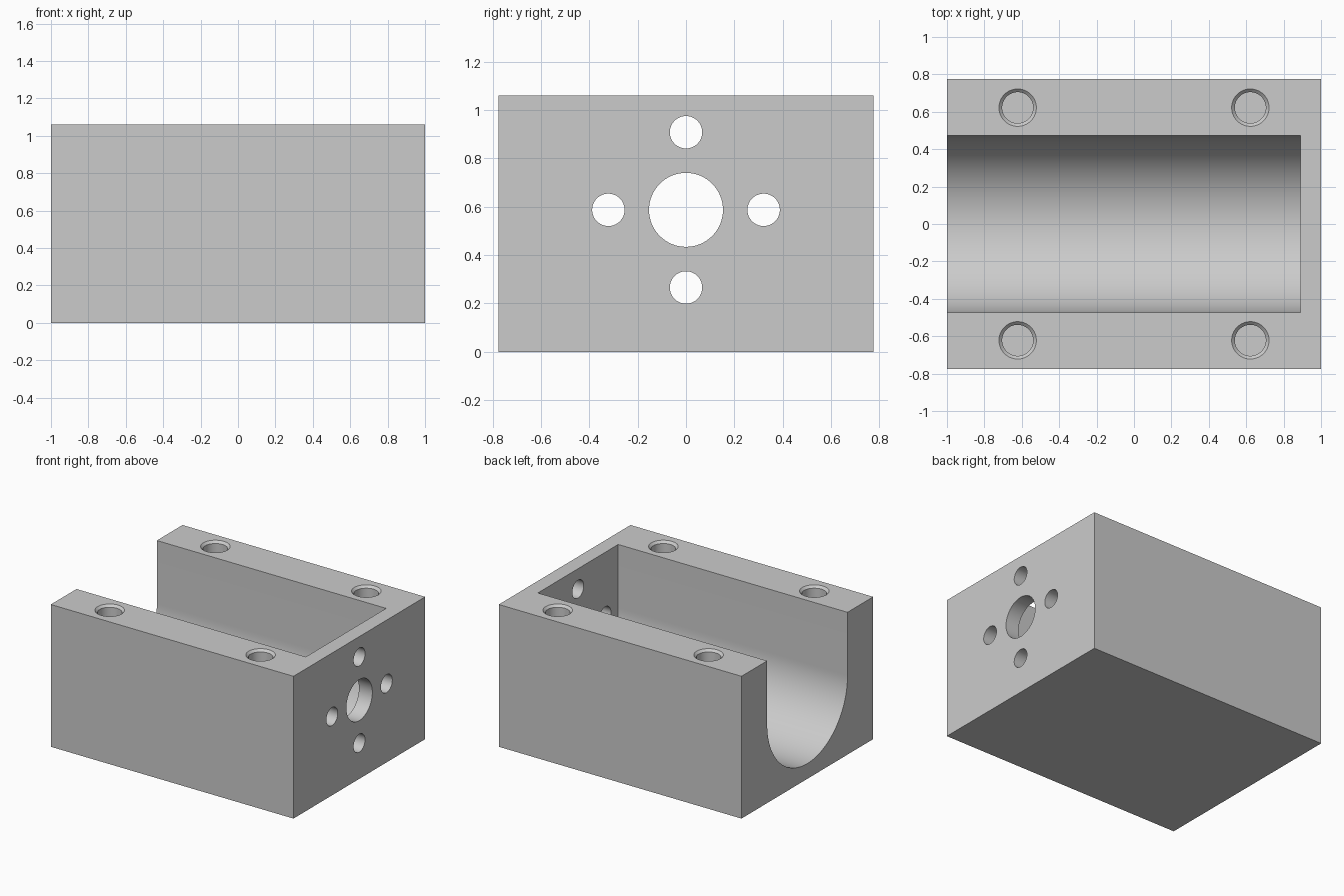
import bpy, bmesh, math
from mathutils import Vector

if "Cube" in bpy.data.objects:
    bpy.data.objects.remove(bpy.data.objects["Cube"], do_unlink=True)

HX, HY, TOP = 1.0, 0.775, 1.06      # half length, half width, height
AXIS_Z = 0.587                      # height of the bore axis
BORE_R = 0.473                      # channel radius
WALL_X = 0.89                       # inner face of the end wall

grey = bpy.data.materials.new("Plain grey")
grey.use_nodes = True
grey.diffuse_color = (0.6, 0.6, 0.6, 1)
grey.node_tree.nodes["Principled BSDF"].inputs["Base Color"].default_value = (0.6, 0.6, 0.6, 1)


def loft(name, rings):
    """Closed solid skinned through rings of equal point count."""
    bm = bmesh.new()
    loops = [[bm.verts.new(p) for p in ring] for ring in rings]
    n = len(loops[0])
    for a, b in zip(loops, loops[1:]):
        for i in range(n):
            j = (i + 1) % n
            bm.faces.new((a[i], a[j], b[j], b[i]))
    bm.faces.new(loops[0])
    bm.faces.new(loops[-1])
    bmesh.ops.recalc_face_normals(bm, faces=bm.faces)
    mesh = bpy.data.meshes.new(name)
    bm.to_mesh(mesh)
    bm.free()
    mesh.materials.append(grey)
    ob = bpy.data.objects.new(name, mesh)
    bpy.context.collection.objects.link(ob)
    return ob


def circle(r, n=64):
    return [(r * math.cos(2 * math.pi * i / n), r * math.sin(2 * math.pi * i / n)) for i in range(n)]


# Solid block
corners = [(-HX, -HY), (HX, -HY), (HX, HY), (-HX, HY)]
block = loft("motor_cradle_block", [[(x, y, z) for x, y in corners] for z in (0, TOP)])

# U-shaped channel, open at the top and at the -x end
steps = 64
u_profile = [(BORE_R * math.cos(a), AXIS_Z + BORE_R * math.sin(a))
             for a in (math.pi + math.pi * i / steps for i in range(steps + 1))]
u_profile += [(BORE_R, TOP + 0.2), (-BORE_R, TOP + 0.2)]
cutters = [loft("channel_cutter", [[(x, y, z) for y, z in u_profile] for x in (-1.2, WALL_X)])]

# Shaft hole and four mounting holes through the end wall
P = 0.321
for y, z, r in [(0, 0, 0.153), (P, 0, 0.067), (-P, 0, 0.067), (0, P, 0.067), (0, -P, 0.067)]:
    cutters.append(loft("wall_hole_cutter",
                        [[(x, y + u, AXIS_Z + z + v) for u, v in circle(r)] for x in (0.8, 1.2)]))

# Chamfered blind screw holes in the top rails
for sx in (-1, 1):
    for sy in (-1, 1):
        cutters.append(loft("screw_hole_cutter",
                            [[(sx * 0.622 + u, sy * 0.622 + v, z) for u, v in circle(r)]
                             for r, z in ((0.083, TOP - 0.42), (0.083, TOP - 0.017), (0.12, TOP + 0.02))]))

# Cut everything, then drop the cutters
bpy.ops.object.select_all(action='DESELECT')
bpy.context.view_layer.objects.active = block
block.select_set(True)
for c in cutters:
    c.hide_render = True
    mod = block.modifiers.new("cut", 'BOOLEAN')
    mod.operation = 'DIFFERENCE'
    mod.solver = 'EXACT'
    mod.object = c
    bpy.ops.object.modifier_apply(modifier=mod.name)
for c in cutters:
    bpy.data.objects.remove(c, do_unlink=True)

bpy.ops.object.shade_smooth_by_angle(angle=math.radians(30))
